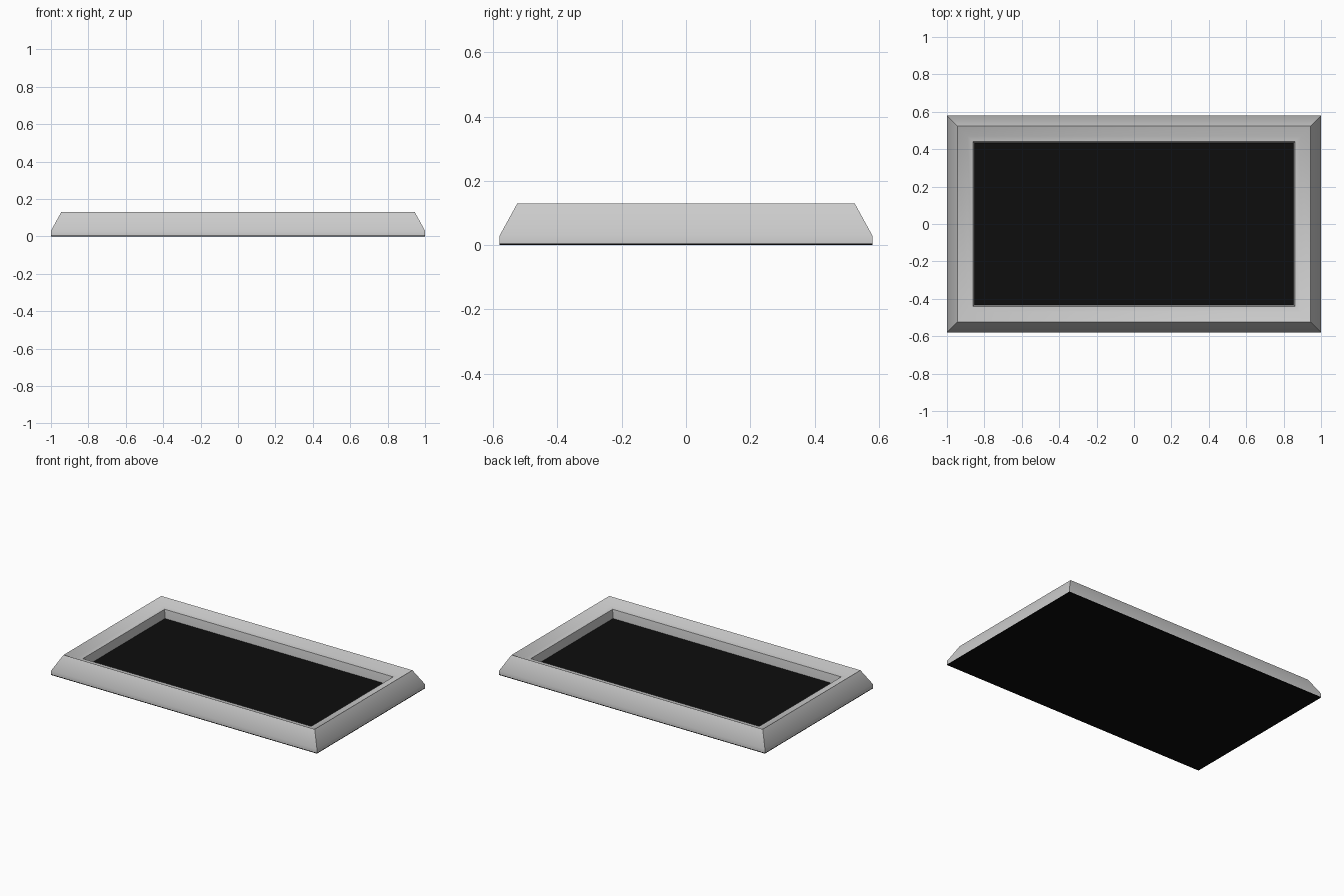
import bpy, bmesh, math

if "Cube" in bpy.data.objects:
    bpy.data.objects.remove(bpy.data.objects["Cube"])

HX, HY = 1.0, 0.58
BLACK = bpy.data.materials.new("black")
BLACK.diffuse_color = (0.004, 0.004, 0.004, 1)
BLACK.use_nodes = True
BLACK.node_tree.nodes["Principled BSDF"].inputs["Base Color"].default_value = BLACK.diffuse_color


def finish(name, bm):
    bmesh.ops.recalc_face_normals(bm, faces=bm.faces)
    me = bpy.data.meshes.new(name)
    bm.to_mesh(me)
    bm.free()
    ob = bpy.data.objects.new(name, me)
    bpy.context.collection.objects.link(ob)
    return ob


def slab(name, inset, z0, z1):
    bm = bmesh.new()
    bmesh.ops.create_cube(bm, size=1)
    for v in bm.verts:
        v.co.x *= 2 * (HX - inset)
        v.co.y *= 2 * (HY - inset)
        v.co.z = z1 if v.co.z > 0 else z0
    ob = finish(name, bm)
    ob.data.materials.append(BLACK)
    return ob


# Mitred frame: (inset, height) profile swept round the rectangle
profile = [(0, 0.005), (0, 0.03), (0.055, 0.13), (0.11, 0.10),
           (0.14, 0.095), (0.148, 0.036), (0.148, 0.005)]
bm = bmesh.new()
rings = [[bm.verts.new((sx * (HX - i), sy * (HY - i), z))
          for sx, sy in ((-1, -1), (1, -1), (1, 1), (-1, 1))]
         for i, z in profile]
for a, b in zip(rings, rings[1:] + rings[:1]):
    for k in range(4):
        n = (k + 1) % 4
        bm.faces.new((a[k], a[n], b[n], b[k]))
frame = finish("frame", bm)
bpy.context.view_layer.objects.active = frame
frame.select_set(True)
bpy.ops.object.shade_smooth_by_angle(angle=math.radians(50))

# Black inset panel and backing board
slab("panel", 0.148, 0.005, 0.037)
slab("backing_board", 0.0, 0.0, 0.005)
